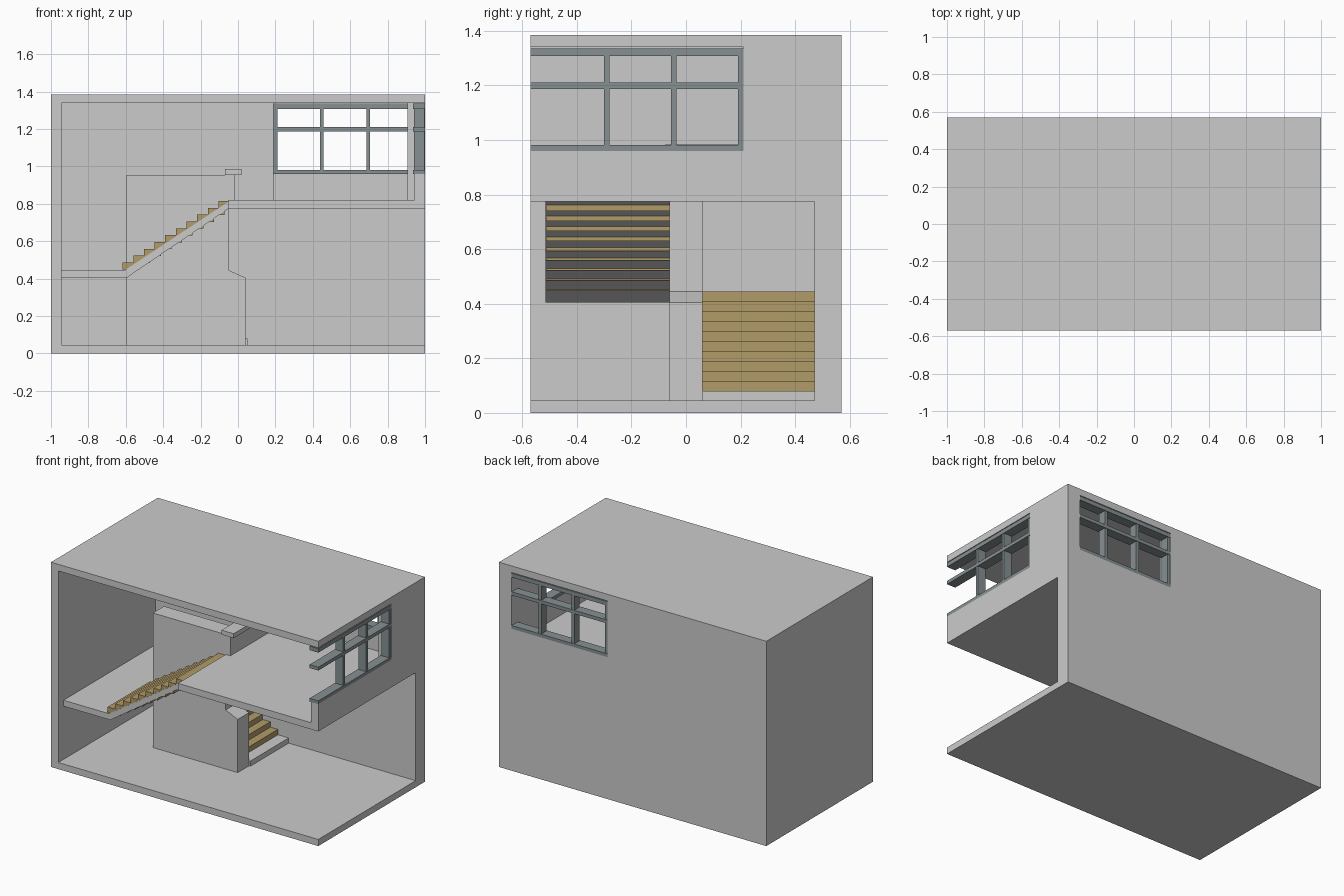
import bpy, bmesh

if "Cube" in bpy.data.objects:
    bpy.data.objects.remove(bpy.data.objects["Cube"])


def material(name, rgb):
    m = bpy.data.materials.new(name)
    m.diffuse_color = (*rgb, 1)
    m.use_nodes = True
    m.node_tree.nodes["Principled BSDF"].inputs["Base Color"].default_value = m.diffuse_color
    return m


WOOD = material("wood", (0.44, 0.33, 0.14))
METAL = material("dark_metal", (0.24, 0.28, 0.29))


def finish(name, bm, mat=None):
    bmesh.ops.recalc_face_normals(bm, faces=bm.faces[:])
    me = bpy.data.meshes.new(name)
    bm.to_mesh(me)
    bm.free()
    ob = bpy.data.objects.new(name, me)
    bpy.context.collection.objects.link(ob)
    if mat:
        me.materials.append(mat)
    return ob


def extrude(name, profile, y0, y1, mat=None):
    """Extrude an XZ profile from y0 to y1."""
    bm = bmesh.new()
    face = bm.faces.new([bm.verts.new((x, y0, z)) for x, z in profile])
    new = bmesh.ops.extrude_face_region(bm, geom=[face])["geom"]
    verts = [v for v in new if isinstance(v, bmesh.types.BMVert)]
    bmesh.ops.translate(bm, vec=(0, y1 - y0, 0), verts=verts)
    return finish(name, bm, mat)


def box(name, x0, x1, y0, y1, z0, z1, mat=None):
    return extrude(name, [(x0, z0), (x1, z0), (x1, z1), (x0, z1)], y0, y1, mat)


# Main levels
F0, S0, F1, R0, R1 = 0.045, 0.775, 0.82, 1.34, 1.385
YF, YB, YI = -0.57, 0.57, 0.47      # front cut, back outside, back inside
SILL = 0.96

# Slabs
box("ground_slab", -1, 1, YF, YB, 0, F0)
box("upper_floor", -0.05, 1, YF, YI, S0, F1)
box("roof_slab", -1, 1, YF, YB, R0, R1)
box("stair_landing", -0.945, -0.595, -0.515, YI, 0.405, 0.445)

# Walls around the window openings
box("left_wall", -1, -0.945, YF, YI, F0, R0)
box("back_wall_lower", -1, 1, YI, YB, F0, F1)
box("back_wall_upper", -1, 0.19, YI, YB, F1, R0)
box("corner_pier", 0.905, 1, YI, YB, F1, R0)
box("right_wall_upper", 0.905, 1, 0.21, YI, F1, R0)
box("back_sill_panel", 0.19, 0.905, 0.515, YB, F1, SILL)
box("right_sill_panel", 0.945, 1, YF, 0.21, F1, SILL)

# Window frames: rails and mullions for the back and the right side
for i, (z0, z1) in enumerate([(SILL, 0.982), (1.187, 1.21), (1.308, 1.335)]):
    box(f"back_window_rail_{i}", 0.19, 0.905, 0.505, YB, z0, z1, METAL)
    box(f"right_window_rail_{i}", 0.935, 1, YF, 0.21, z0, z1, METAL)
for i in range(3):
    x, y = 0.19 + 0.248 * i, 0.19 - 0.245 * i
    box(f"back_mullion_{i}", x, x + 0.02, 0.51, YB - 0.003, 0.97, 1.32, METAL)
    box(f"right_mullion_{i}", 0.94, 0.997, y, y + 0.02, 0.97, 1.32, METAL)

# Spine wall between the flights, with sloped low end
extrude("stair_spine_wall",
        [(-0.595, F0), (0.04, F0), (0.04, 0.405), (-0.05, 0.445), (-0.05, F1),
         (-0.015, F1), (-0.015, 0.955), (-0.595, 0.955)], -0.06, 0.06)

# Parapet and cap across the stair void
box("void_parapet", -0.05, -0.015, 0.06, YI, F1, 0.955)
box("parapet_cap", -0.07, 0.02, -0.075, YI, 0.955, 0.985)

# Upper flight
RUN, RISE = 0.057, 0.0365
extrude("upper_stair_slab",
        [(-0.595, 0.405), (-0.05, S0), (-0.05, 0.812), (-0.605, 0.445),
         (-0.6, 0.43)], -0.515, -0.06)
for i in range(10):
    x, z = -0.617 + RUN * i, 0.448 + RISE * i
    box(f"upper_step_{i}", x, min(x + 0.09, -0.052), -0.512, -0.06,
        z, z + RISE + 0.002, WOOD)

# Lower flight with plain starting plinth
extrude("lower_stair_slab",
        [(-0.595, 0.405), (-0.595, 0.44), (-0.03, 0.08), (0.05, 0.08),
         (0.05, F0), (-0.04, F0)], 0.06, YI)
for i in range(10):
    x, z = -0.03 - RUN * i, 0.08 + RISE * i
    box(f"lower_step_{i}", max(x - 0.09, -0.6), x, 0.06, YI, z, z + RISE, WOOD)
